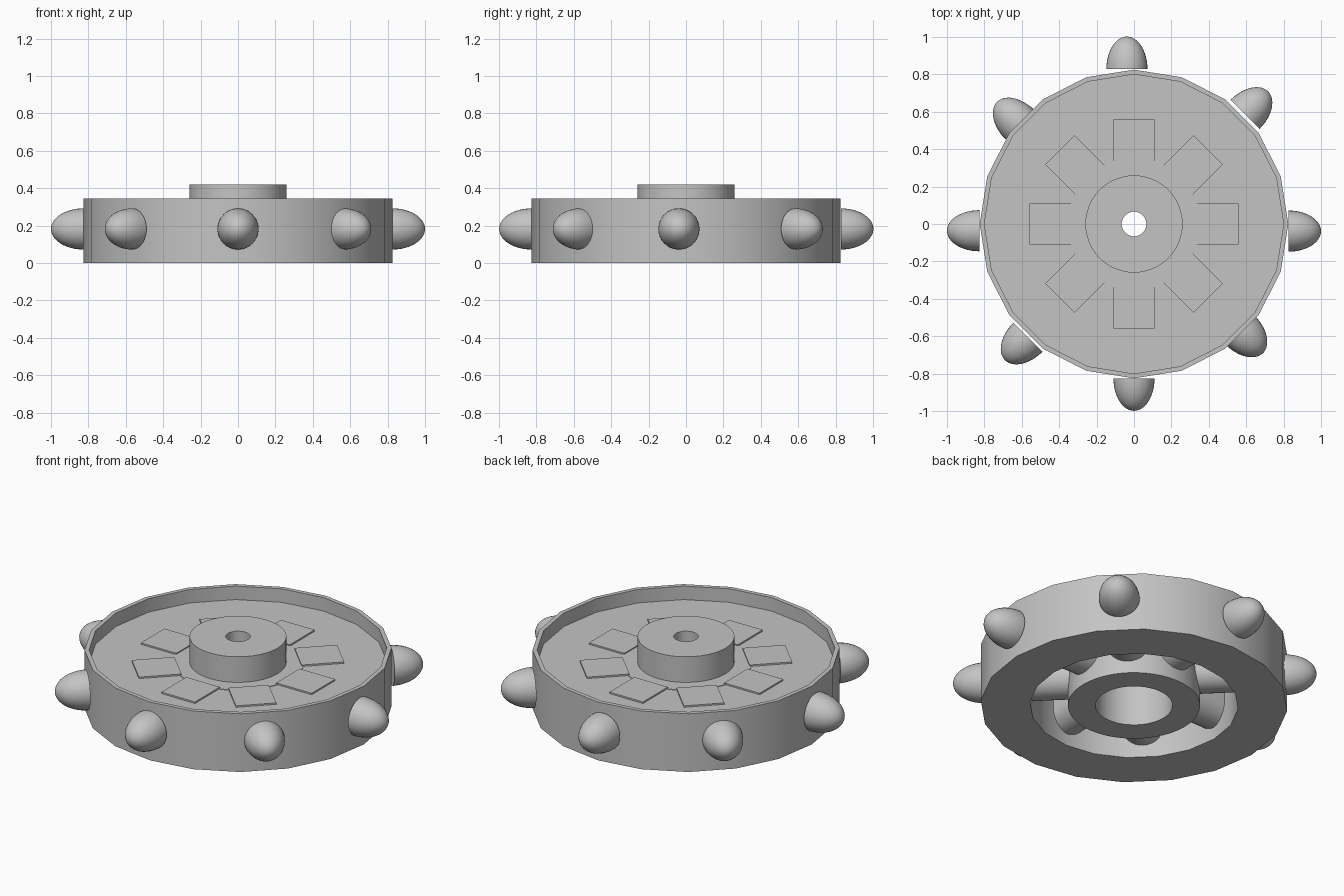
import bpy, bmesh
from math import sin, cos, pi, radians, sqrt
from mathutils import Matrix, Vector

cube = bpy.data.objects.get("Cube")
if cube:
    bpy.data.objects.remove(cube, do_unlink=True)

grey = bpy.data.materials.new("plain grey")
grey.use_nodes = True
colour = (0.55, 0.55, 0.55, 1)
grey.diffuse_color = colour
grey.node_tree.nodes["Principled BSDF"].inputs["Base Color"].default_value = colour


def add_object(name, bm, matrix=Matrix()):
    bmesh.ops.recalc_face_normals(bm, faces=bm.faces)
    mesh = bpy.data.meshes.new(name)
    bm.to_mesh(mesh)
    bm.free()
    mesh.materials.append(grey)
    obj = bpy.data.objects.new(name, mesh)
    obj.matrix_world = matrix
    bpy.context.collection.objects.link(obj)
    bpy.ops.object.select_all(action="DESELECT")
    obj.select_set(True)
    bpy.context.view_layer.objects.active = obj
    bpy.ops.object.shade_smooth_by_angle(angle=radians(30))
    return obj


def lathe(name, profile, sides, closed=True, matrix=Matrix()):
    """Turn a (radius, height) profile about z."""
    bm = bmesh.new()
    rings = [[bm.verts.new((r * cos(2 * pi * i / sides), r * sin(2 * pi * i / sides), z))
              for i in range(sides)] for r, z in profile]
    pairs = list(zip(rings, rings[1:]))
    if closed:
        pairs.append((rings[-1], rings[0]))
    else:
        bm.faces.new(rings[0])
        bm.faces.new(rings[-1])
    for a, b in pairs:
        for i in range(sides):
            j = (i + 1) % sides
            bm.faces.new((a[i], a[j], b[j], b[i]))
    return add_object(name, bm, matrix)


FLOOR = 0.265
HUB_R = 0.355
CAVITY_R = 0.56
MID_Z = 0.182
STUD_R = 0.11

# Wheel body: outer wall, raised lip, floor disc and open underside
lathe("wheel_rim", [(0.825, 0), (0.825, 0.345), (0.80, 0.345), (0.80, FLOOR),
                    (0.30, FLOOR), (0.30, 0.245), (CAVITY_R, 0.245), (CAVITY_R, 0)], 20)

# Stepped hub with a narrow axle hole and a wide bore underneath
lathe("hub", [(HUB_R, 0), (HUB_R, FLOOR + 0.003), (0.26, FLOOR + 0.003), (0.26, 0.42),
              (0.066, 0.42), (0.066, 0.34), (0.207, 0.34), (0.207, 0)], 48)

# Spokes: flat on top, rounded below
for n in range(8):
    bm = bmesh.new()
    arc = [(STUD_R * cos(pi + pi * k / 16), MID_Z + STUD_R * sin(pi + pi * k / 16))
           for k in range(17)]
    outline = arc + [(STUD_R, FLOOR + 0.009), (-STUD_R, FLOOR + 0.009)]
    inner = [bm.verts.new((sqrt(HUB_R ** 2 - y * y) - 0.01, y, z)) for y, z in outline]
    outer = [bm.verts.new((CAVITY_R, y, z)) for y, z in outline]
    bm.faces.new(inner)
    bm.faces.new(outer)
    for i in range(len(outline)):
        j = (i + 1) % len(outline)
        bm.faces.new((inner[i], inner[j], outer[j], outer[i]))
    add_object(f"spoke_{n + 1}", bm, Matrix.Rotation(n * pi / 4, 4, "Z"))

# Domed studs round the rim: base centre and outward direction in degrees
studs = [(0.826, -0.038, 0), (0.594, 0.586, 45), (-0.038, 0.828, 90), (-0.609, 0.53, 135),
         (-0.826, -0.036, 180), (-0.567, -0.605, 225), (0, -0.825, 270), (0.567, -0.567, 315)]
dome = [(STUD_R * cos(a), 0.174 * sin(a)) for a in (pi / 2 * k / 12 for k in range(12))]
dome.append((0.002, 0.174))
for n, (x, y, angle) in enumerate(studs):
    turn = Matrix.Rotation(radians(angle), 4, "Z") @ Matrix.Rotation(pi / 2, 4, "Y")
    lathe(f"stud_{n + 1}", dome, 32, False, Matrix.Translation(Vector((x, y, MID_Z))) @ turn)
